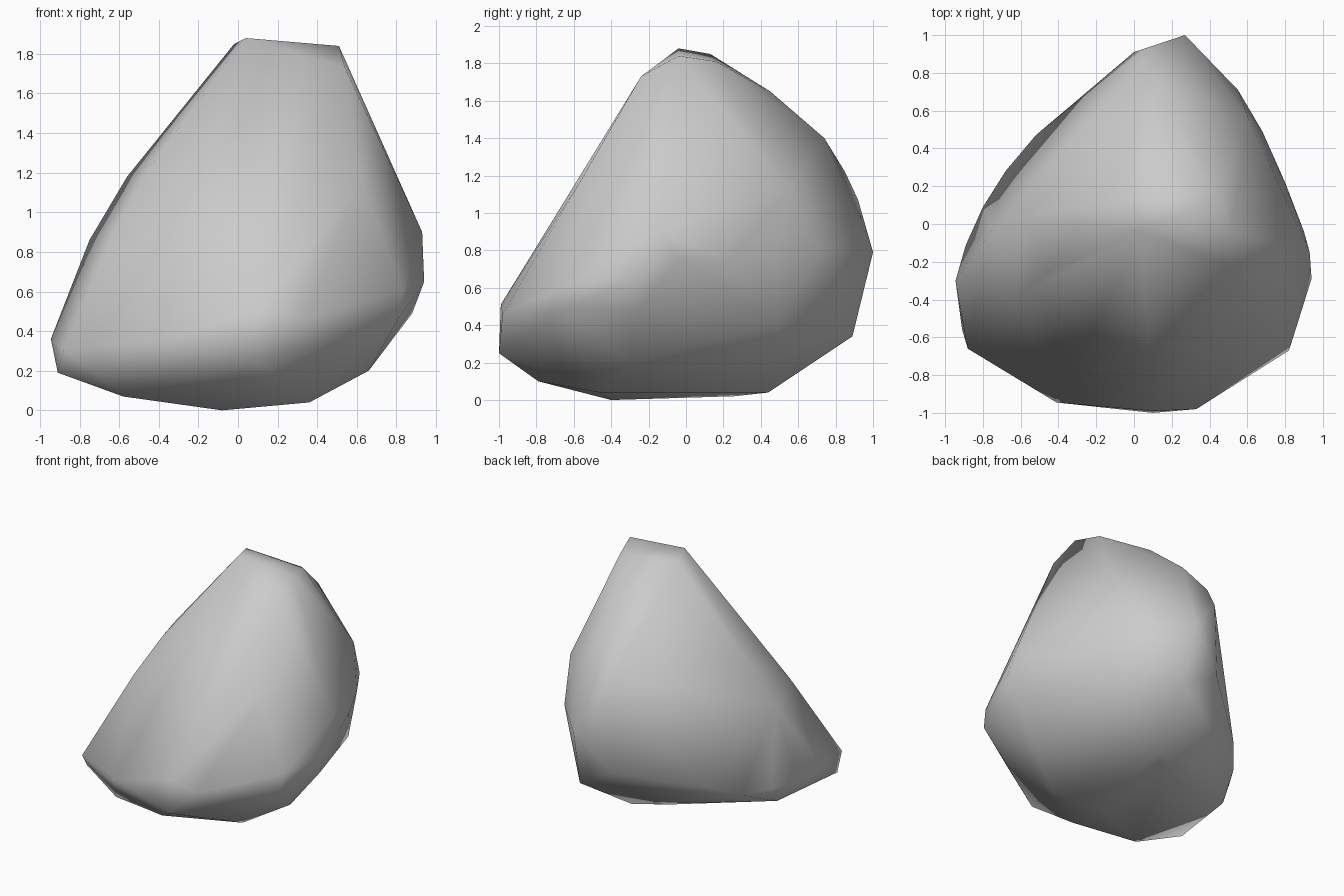
import bpy, bmesh

# Contours of the boulder, from its narrow crest down to its flat underside
crest = [(.04, -.04, 1.88), (-.02, .13, 1.85), (.51, -.04, 1.84), (.45, .16, 1.81),
         (.54, -.24, 1.73)]
shoulder = [(.23, .45, 1.65), (.17, .74, 1.40), (-.56, .04, 1.18), (-.46, -.25, 1.21),
            (.62, -.57, 1.16), (.04, .85, 1.22), (.03, .92, 1.07), (.61, .55, 1.13)]
upper_waist = [(-.75, -.03, .86), (-.62, -.39, .91), (.93, -.15, .90), (.83, -.64, .61),
               (.15, -.90, .65), (.27, 1.0, .79), (.55, .71, .81), (.68, .49, .78),
               (.80, .22, .75), (.90, -.04, .75), (.94, -.29, .65)]
lower_waist = [(-.74, -.56, .56), (.10, -.99, .51), (.33, -.98, .46), (.82, -.67, .48),
               (.88, -.25, .49), (0, .91, .50), (.29, .89, .34), (-.52, .47, .36),
               (-.68, .28, .27), (-.80, .09, .28), (-.89, -.11, .27), (-.945, -.30, .36),
               (-.88, -.66, .31), (-.41, -.945, .35), (.60, .50, .41)]
underside = [(-.91, -.56, .19), (.10, -1.0, .25), (-.58, -.67, .07), (-.10, -.79, .10),
             (.66, -.30, .20), (.36, -.46, .04), (.16, .44, .04), (-.04, .26, .02),
             (-.08, -.40, 0), (-.80, .02, .16)]

# Stretch one faceted skin over the contours
bm = bmesh.new()
for p in crest + shoulder + upper_waist + lower_waist + underside:
    bm.verts.new(p)
bmesh.ops.convex_hull(bm, input=bm.verts[:])
loose = [v for v in bm.verts if not v.link_faces]
bmesh.ops.delete(bm, geom=loose, context='VERTS')
bmesh.ops.recalc_face_normals(bm, faces=bm.faces[:])
for f in bm.faces:
    f.smooth = True

mesh = bpy.data.meshes.new("boulder")
bm.to_mesh(mesh)
bm.free()
bpy.context.collection.objects.link(bpy.data.objects.new("boulder", mesh))
